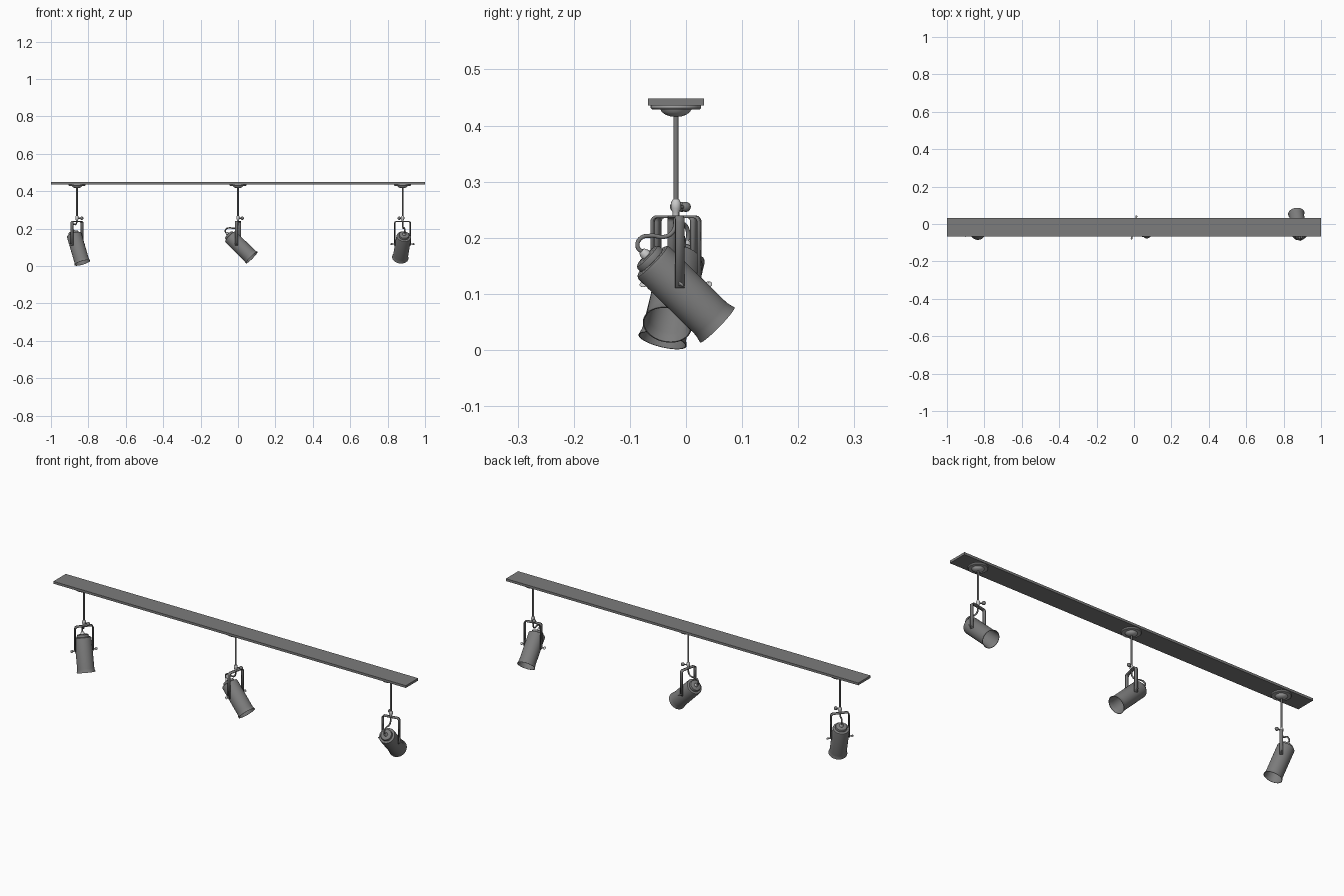
import bpy, bmesh, math
from mathutils import Matrix, Vector

if "Cube" in bpy.data.objects:
    bpy.data.objects.remove(bpy.data.objects["Cube"])


def material(name, v):
    m = bpy.data.materials.new(name)
    m.diffuse_color = (v, v, v, 1)
    m.use_nodes = True
    m.node_tree.nodes["Principled BSDF"].inputs["Base Color"].default_value = m.diffuse_color
    return m


DARK = material("dark_metal", 0.2)
MID = material("mid_metal", 0.4)
LIGHT = material("light_metal", 0.75)


def make_object(name, bm, matrix, mat=DARK):
    bmesh.ops.recalc_face_normals(bm, faces=bm.faces)
    me = bpy.data.meshes.new(name)
    bm.to_mesh(me)
    bm.free()
    me.transform(matrix)
    me.materials.append(mat)
    ob = bpy.data.objects.new(name, me)
    bpy.context.collection.objects.link(ob)
    return ob


def lathe(name, profile, matrix, steps=40, mat=DARK):
    """Spin a (radius, z) profile around local z."""
    bm = bmesh.new()
    vs = [bm.verts.new((r, 0, z)) for r, z in profile]
    es = [bm.edges.new(p) for p in zip(vs, vs[1:])]
    bmesh.ops.spin(bm, geom=vs + es, cent=(0, 0, 0), axis=(0, 0, 1),
                   angle=2 * math.pi, steps=steps)
    bmesh.ops.remove_doubles(bm, verts=bm.verts, dist=1e-5)
    return make_object(name, bm, matrix, mat)


def ball(name, center, scale, matrix, mat):
    bm = bmesh.new()
    bmesh.ops.create_uvsphere(bm, u_segments=20, v_segments=12, radius=1)
    return make_object(name, bm, matrix @ Matrix.Translation(center)
                       @ Matrix.Diagonal((*scale, 1)), mat)


def rod(name, a, b, radius, matrix, mat=DARK):
    a, b = Vector(a), Vector(b)
    rot = (b - a).to_track_quat('Z', 'Y').to_matrix().to_4x4()
    h = (b - a).length
    return lathe(name, [(0, 0), (radius, 0), (radius, h), (0, h)],
                 matrix @ Matrix.Translation(a) @ rot, 16, mat)


def cable(name, points, radius, matrix):
    cu = bpy.data.curves.new(name, 'CURVE')
    cu.dimensions = '3D'
    cu.bevel_depth = radius
    cu.bevel_resolution = 3
    cu.use_fill_caps = True
    sp = cu.splines.new('BEZIER')
    sp.bezier_points.add(len(points) - 1)
    for bp, p in zip(sp.bezier_points, points):
        bp.co = p
        bp.handle_left_type = bp.handle_right_type = 'AUTO'
    cu.materials.append(DARK)
    ob = bpy.data.objects.new(name, cu)
    bpy.context.collection.objects.link(ob)
    ob.matrix_world = matrix


def yoke(matrix):
    """Flat strap bent into an upside-down U with rounded corners."""
    w, top, bottom, r = 0.045, 0.240, 0.110, 0.012
    half = [(w, bottom)] + [(w - r + r * math.cos(t), top - r + r * math.sin(t))
                            for t in (i * math.pi / 12 for i in range(7))]
    path = half + [(-x, z) for x, z in reversed(half)]
    bm = bmesh.new()
    rows = [[bm.verts.new((x, y, z)) for y in (-0.008, 0.008)] for x, z in path]
    for p, q in zip(rows, rows[1:]):
        bm.faces.new((p[0], p[1], q[1], q[0]))
    ob = make_object("yoke", bm, matrix)
    # normals of the open strap may face either way, so orient the thickness inward
    face = ob.data.polygons[0]
    outward = (matrix.to_3x3() @ Vector((1, 0, 0))).dot(face.normal) > 0
    mod = ob.modifiers.new("thickness", 'SOLIDIFY')
    mod.thickness = 0.005
    mod.offset = -1 if outward else 1


def lamp(x, yaw, tilt, pivot_z):
    base = Matrix.Translation((x, -0.018, 0)) @ Matrix.Rotation(math.radians(yaw), 4, 'Z')
    t = math.radians(tilt)
    head = base @ Matrix.Translation((0, 0, pivot_z)) @ Matrix.Rotation(t, 4, 'X')

    # canopy and hanging stem
    lathe("canopy", [(0, 0.438), (0.045, 0.438), (0.045, 0.431), (0.043, 0.429),
                     (0.028, 0.429), (0.025, 0.424), (0.018, 0.419), (0.009, 0.416),
                     (0, 0.416)], base, mat=MID)
    rod("stem", (0, 0, 0.255), (0, 0, 0.42), 0.0045, base)

    # swivel joint with its thumb knob
    lathe("swivel_joint", [(0, 0.268), (0.006, 0.268), (0.009, 0.262), (0.009, 0.252),
                           (0.006, 0.246), (0.006, 0.236), (0, 0.236)], base, 20, LIGHT)
    rod("joint_screw", (0, 0, 0.255), (-0.013, 0.018, 0.255), 0.003, base)
    ball("joint_knob", (-0.015, 0.0205, 0.255), (0.009, 0.009, 0.009), base, DARK)

    yoke(base)

    # hollow lamp head, local z points to its rear
    lathe("lamp_head", [(0, 0.074), (0.022, 0.074), (0.026, 0.072), (0.028, 0.068),
                        (0.028, 0.061), (0.034, 0.061), (0.038, 0.059), (0.040, 0.054),
                        (0.040, -0.086), (0.041, -0.094), (0.044, -0.104), (0.042, -0.104),
                        (0.039, -0.094), (0.038, -0.086), (0.038, 0.030), (0, 0.030)],
          head, 48)
    lathe("cable_gland", [(0, 0.072), (0.009, 0.072), (0.009, 0.080),
                          (0.006, 0.086), (0, 0.086)], head, 20, LIGHT)

    # pivot screws with flat wing knobs
    for s in (-1, 1):
        rod("pivot_screw", (s * 0.037, 0, 0), (s * 0.060, 0, 0), 0.003, head, LIGHT)
        ball("pivot_knob", (s * 0.059, 0, 0), (0.007, 0.0025, 0.007), head, LIGHT)

    # power cable looping from the gland to the joint
    def on_axis(d):
        return -d * math.sin(t), pivot_z + d * math.cos(t)
    y, z = on_axis(0.096)
    pts = [on_axis(0.080), (y, z), (y + 0.005, z + 0.015), (y * 0.65, z + 0.020),
           (y * 0.3, z + 0.018), (y * 0.08, z + 0.027), (0, 0.238)]
    cable("power_cable", [(0, a, b) for a, b in pts], 0.0038, base)


# ceiling rail
bm = bmesh.new()
bmesh.ops.create_cube(bm, size=1)
make_object("ceiling_rail", bm, Matrix.Translation((0, -0.018, 0.442))
            @ Matrix.Diagonal((2, 0.1, 0.012, 1)))

# three spotlights: position, heading, tilt from vertical, pivot height
for args in ((-0.861, -130, 21, 0.114), (0, -102, 46, 0.117), (0.88, 9.5, 46, 0.117)):
    lamp(*args)

# smooth shading with sharp edges kept
meshes = [o for o in bpy.context.scene.objects if o.type == 'MESH']
for o in meshes:
    o.select_set(True)
bpy.context.view_layer.objects.active = meshes[0]
bpy.ops.object.shade_smooth_by_angle(angle=math.radians(35))
